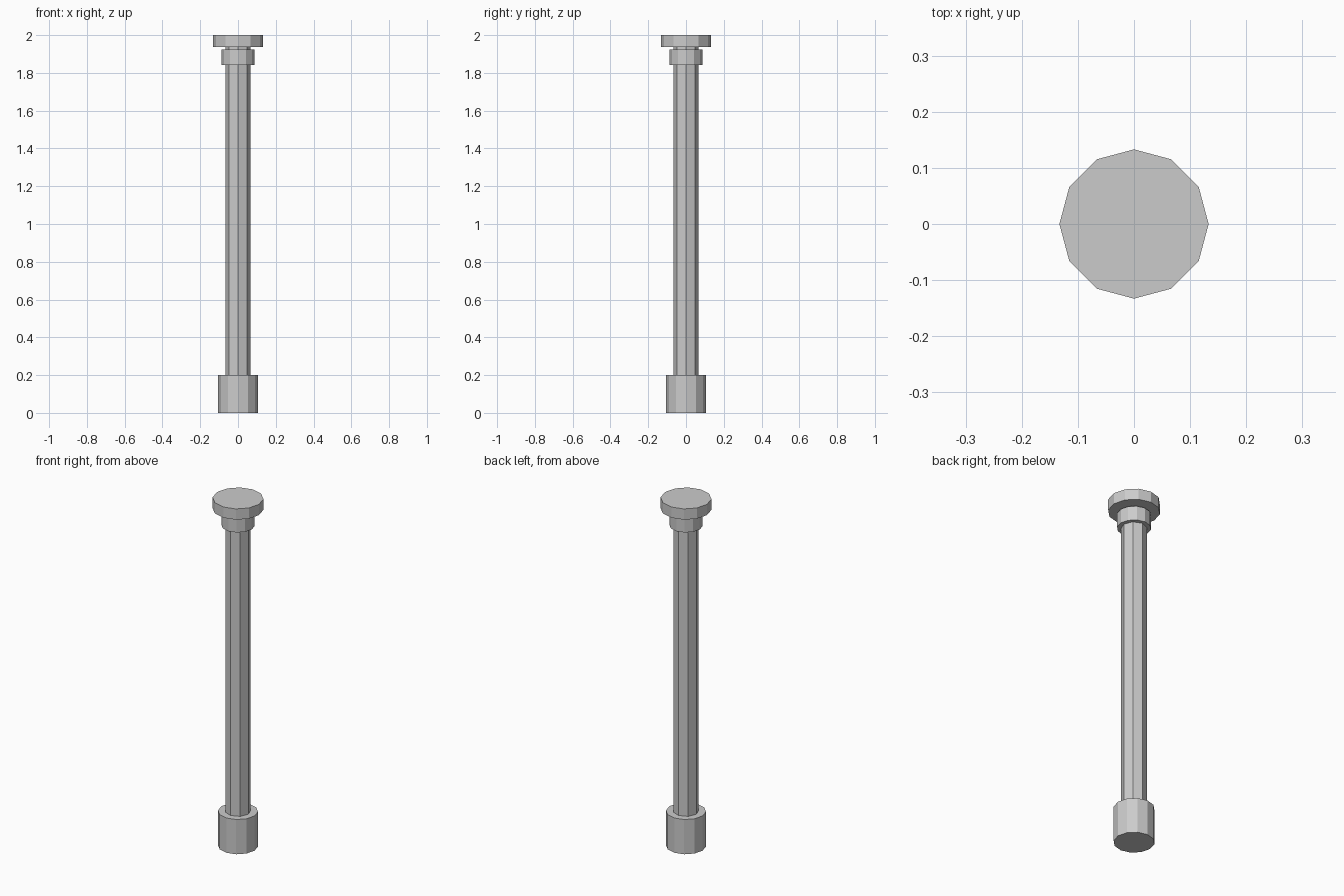
import bpy

if "Cube" in bpy.data.objects:
    bpy.data.objects.remove(bpy.data.objects["Cube"])


def drum(name, radius, z0, z1, sides):
    bpy.ops.mesh.primitive_cylinder_add(
        vertices=sides, radius=radius, depth=z1 - z0,
        location=(0, 0, (z0 + z1) / 2))
    bpy.context.object.name = name


# Foot, slim octagonal shaft, neck ring and top cap
drum("base", 0.105, 0.0, 0.2, 12)
drum("shaft", 0.067, 0.1, 1.96, 8)
drum("neck_ring", 0.087, 1.843, 1.924, 12)
drum("top_cap", 0.133, 1.938, 2.0, 12)
